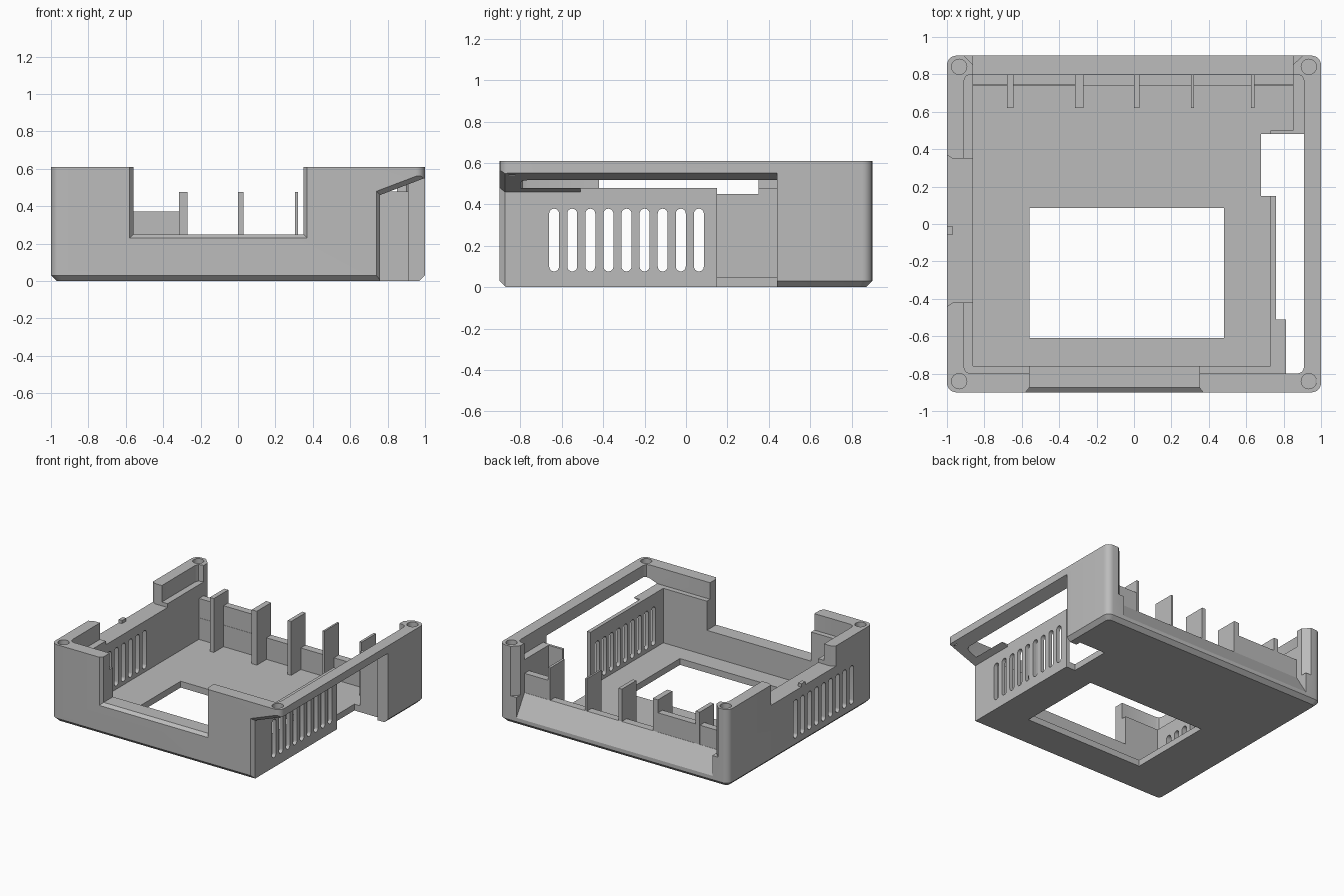
import bpy, bmesh, math

if "Cube" in bpy.data.objects:
    bpy.data.objects.remove(bpy.data.objects["Cube"])

plastic = bpy.data.materials.new("grey_plastic")
plastic.diffuse_color = (0.5, 0.5, 0.5, 1)
plastic.use_nodes = True
plastic.node_tree.nodes["Principled BSDF"].inputs["Base Color"].default_value = plastic.diffuse_color


def hull(name, points):
    """Convex solid around a few points."""
    bm = bmesh.new()
    for p in points:
        bm.verts.new(p)
    bmesh.ops.convex_hull(bm, input=bm.verts[:])
    bmesh.ops.dissolve_limit(bm, angle_limit=0.002, verts=bm.verts[:], edges=bm.edges[:])
    bmesh.ops.recalc_face_normals(bm, faces=bm.faces[:])
    mesh = bpy.data.meshes.new(name)
    bm.to_mesh(mesh)
    bm.free()
    ob = bpy.data.objects.new(name, mesh)
    bpy.context.collection.objects.link(ob)
    mesh.materials.append(plastic)
    return ob


def box(name, x0, x1, y0, y1, z0, z1):
    return hull(name, [(x, y, z) for x in (x0, x1) for y in (y0, y1) for z in (z0, z1)])


def rounded_rect(x0, x1, y0, y1, r, z, steps):
    pts = []
    for cx, cy, start in ((x1 - r, y1 - r, 0), (x0 + r, y1 - r, 90),
                          (x0 + r, y0 + r, 180), (x1 - r, y0 + r, 270)):
        for i in range(steps + 1):
            a = math.radians(start + 90 * i / steps)
            pts.append((cx + r * math.cos(a), cy + r * math.sin(a), z))
    return pts


# Outer block with rounded corners and a chamfered base
body = hull("case_body",
            rounded_rect(-0.97, 0.97, -0.87, 0.87, 0.03, 0, 6)
            + rounded_rect(-1, 1, -0.9, 0.9, 0.05, 0.03, 6)
            + rounded_rect(-1, 1, -0.9, 0.9, 0.05, 0.61, 6))
cutters = []

# Interior, with a ledge for the lid
cutters.append(box("cavity", -0.86, 0.73, -0.76, 0.74, 0.05, 1))
cutters.append(box("side_pocket", 0.70, 0.85, 0.50, 0.74, 0.05, 1))
cutters.append(hull("lid_recess", rounded_rect(-0.91, 0.91, -0.80, 0.80, 0.035, 0.48, 2)
                    + rounded_rect(-0.91, 0.91, -0.80, 0.80, 0.035, 1, 2)))

# Floor window and openings beside the vent wall
cutters.append(box("floor_window", -0.56, 0.48, -0.61, 0.085, -1, 0.2))
cutters.append(box("wide_opening", 0.68, 0.91, 0.15, 0.48, -1, 1))
cutters.append(box("narrow_opening", 0.76, 0.87, -0.51, 0.20, -1, 1))

# Front opening with a flared outer edge
cutters.append(box("front_opening", -0.56, 0.35, -1, -0.70, 0.25, 1))
cutters.append(hull("front_flare", [(x, y, z) for y, d in ((-0.875, 0), (-0.925, 0.04))
                                    for x in (-0.56 - d, 0.35 + d) for z in (0.25 - d, 1)]))

# Right side recess under the sloped top bar, flared at the front
profile = [(0.76, -1), (0.76, 0.46), (0.89, 0.46), (1.05, 0.57), (1.05, -1)]
cutters.append(hull("side_recess", [(x, y, z) for x, z in profile for y in (-1, 0.44)]))
cutters.append(hull("recess_flare", [(x - d, y, z + d) for x, z in profile
                                     for y, d in ((-0.875, 0), (-0.925, 0.04))]))

# Lowered back wall and sloped sill between the corner posts
cutters.append(box("back_opening", -0.86, 0.85, 0.70, 0.85, 0.22, 1))
cutters.append(hull("back_flare", [(x, y, z) for y, d in ((0.85, 0), (0.95, 0.1))
                                   for x in (-0.86 - d, 0.85 + d) for z in (0.22, 1)]))
cutters.append(hull("back_slope", [(x, y, z) for x in (-0.86, 0.85)
                                   for y, z in ((0.80, 0.22), (0.95, -0.02), (0.95, 0.3), (0.80, 0.3))]))

# Lowered left wall with flared ends
cutters.append(box("left_notch", -1.1, -0.80, -0.42, 0.35, 0.45, 1))
cutters.append(hull("left_flare", [(x, y, z) for x, d in ((-0.97, 0), (-1.03, 0.04))
                                   for y in (-0.42 - d, 0.35 + d) for z in (0.45, 1)]))

# Vent slots through both side walls
for i in range(9):
    yc = -0.637 + i * 0.0874
    ring = []
    for k in range(13):
        a = math.pi * k / 12
        ring.append((yc + 0.024 * math.cos(a), 0.355 + 0.024 * math.sin(a)))
        ring.append((yc + 0.024 * math.cos(a), 0.10 - 0.024 * math.sin(a)))
    for x0, x1 in ((-1.1, -0.80), (0.71, 0.80)):
        cutters.append(hull("vent_slot", [(x, y, z) for x in (x0, x1) for y, z in ring]))

# Screw holes in the corners
for sx in (-1, 1):
    for sy in (-1, 1):
        depth = 0.54 if (sx, sy) == (1, -1) else 0.25
        cutters.append(hull("screw_hole", [
            (sx * 0.935 + 0.041 * math.cos(math.tau * k / 24),
             sy * 0.84 + 0.041 * math.sin(math.tau * k / 24), z)
            for k in range(24) for z in (depth, 1)]))

for c in cutters:
    m = body.modifiers.new(c.name, 'BOOLEAN')
    m.operation = 'DIFFERENCE'
    m.solver = 'EXACT'
    m.object = c
bpy.context.view_layer.update()
result = bpy.data.meshes.new_from_object(body.evaluated_get(bpy.context.evaluated_depsgraph_get()))
body.modifiers.clear()
body.data = result
for c in cutters:
    bpy.data.objects.remove(c)

# Upright ribs along the back
for x0, x1 in ((-0.68, -0.645), (-0.315, -0.27), (0.0, 0.03), (0.305, 0.32), (0.625, 0.645)):
    box("back_rib", x0, x1, 0.62, 0.80, 0.04, 0.475)

# Raised panels between some ribs
for x0, x1 in ((-0.87, -0.67), (-0.66, -0.30), (0.635, 0.86)):
    box("back_panel", x0, x1, 0.742, 0.798, 0.2, 0.372)

# Small divider on the lowered left wall
box("left_divider", -1.0, -0.97, -0.06, -0.01, 0.44, 0.475)

# Smooth the rounded parts only
bpy.ops.object.select_all(action='DESELECT')
body.select_set(True)
bpy.context.view_layer.objects.active = body
bpy.ops.object.shade_smooth_by_angle(angle=math.radians(25))
